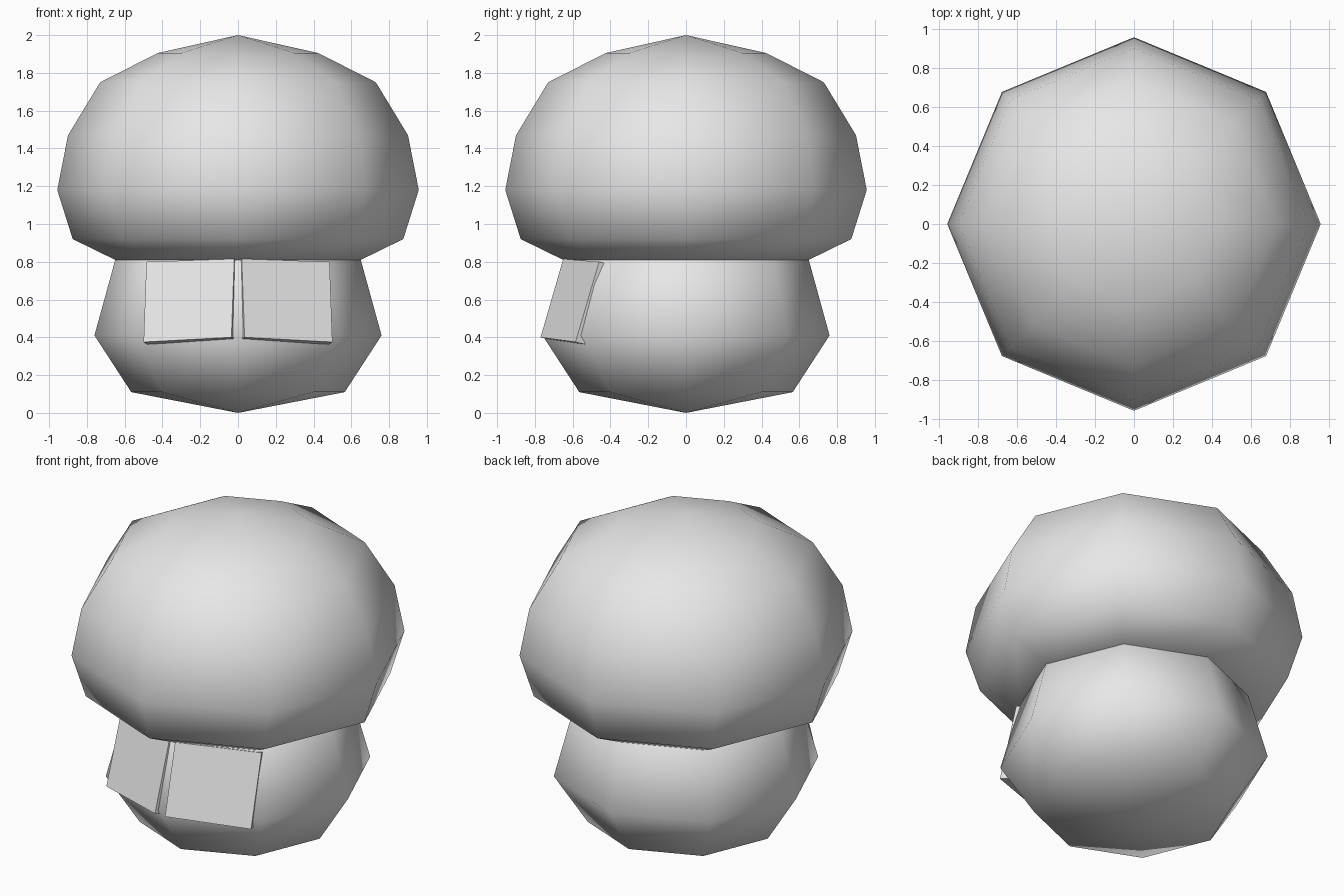
import bpy, bmesh, math
from mathutils import Vector

old = bpy.data.objects.get("Cube")
if old:
    bpy.data.objects.remove(old, do_unlink=True)

SIDES = 8

grey = bpy.data.materials.new("plain_grey")
grey.use_nodes = True
colour = (0.8, 0.8, 0.8, 1)
grey.diffuse_color = colour
grey.node_tree.nodes["Principled BSDF"].inputs["Base Color"].default_value = colour


def finish(name, bm, smooth):
    bmesh.ops.recalc_face_normals(bm, faces=bm.faces)
    for f in bm.faces:
        f.smooth = smooth
    mesh = bpy.data.meshes.new(name)
    bm.to_mesh(mesh)
    bm.free()
    mesh.materials.append(grey)
    ob = bpy.data.objects.new(name, mesh)
    bpy.context.collection.objects.link(ob)
    return ob


def turned(name, bottom, rings, top):
    """Closed eight-sided body from (radius, height) rings and two poles."""
    bm = bmesh.new()
    loops = []
    for r, z in rings:
        angles = [2 * math.pi * i / SIDES for i in range(SIDES)]
        loops.append([bm.verts.new((r * math.cos(a), r * math.sin(a), z)) for a in angles])
    low, high = bm.verts.new((0, 0, bottom)), bm.verts.new((0, 0, top))
    for i in range(SIDES):
        j = (i + 1) % SIDES
        bm.faces.new((low, loops[0][j], loops[0][i]))
        bm.faces.new((high, loops[-1][i], loops[-1][j]))
        for a, b in zip(loops, loops[1:]):
            bm.faces.new((a[i], a[j], b[j], b[i]))
    return finish(name, bm, True)


def plate(name, side):
    """Flat eye plate resting on one front facet of the stem."""
    corners = [(0.035, -0.77, 0.40), (0.50, -0.585, 0.375),
               (0.485, -0.46, 0.80), (0.02, -0.65, 0.815)]
    front = [Vector((side * x, y, z)) for x, y, z in corners]
    back = Vector((-side * 0.02, 0.05, -0.012))
    bm = bmesh.new()
    a = [bm.verts.new(p) for p in front]
    b = [bm.verts.new(p + back) for p in front]
    bm.faces.new(a)
    bm.faces.new(b[::-1])
    for i in range(4):
        j = (i + 1) % 4
        bm.faces.new((a[i], b[i], b[j], a[j]))
    return finish(name, bm, False)


# Rounded stem, its top hidden in the cap
turned("stem", 0.0, [(0.565, 0.11), (0.76, 0.41), (0.65, 0.81), (0.40, 1.0)], 1.08)

# Domed cap
turned("cap", 0.80, [(0.65, 0.81), (0.875, 0.92), (0.957, 1.18), (0.90, 1.47),
                     (0.73, 1.75), (0.425, 1.905)], 2.0)

# Pair of eye plates
plate("left_eye_plate", 1)
plate("right_eye_plate", -1)
